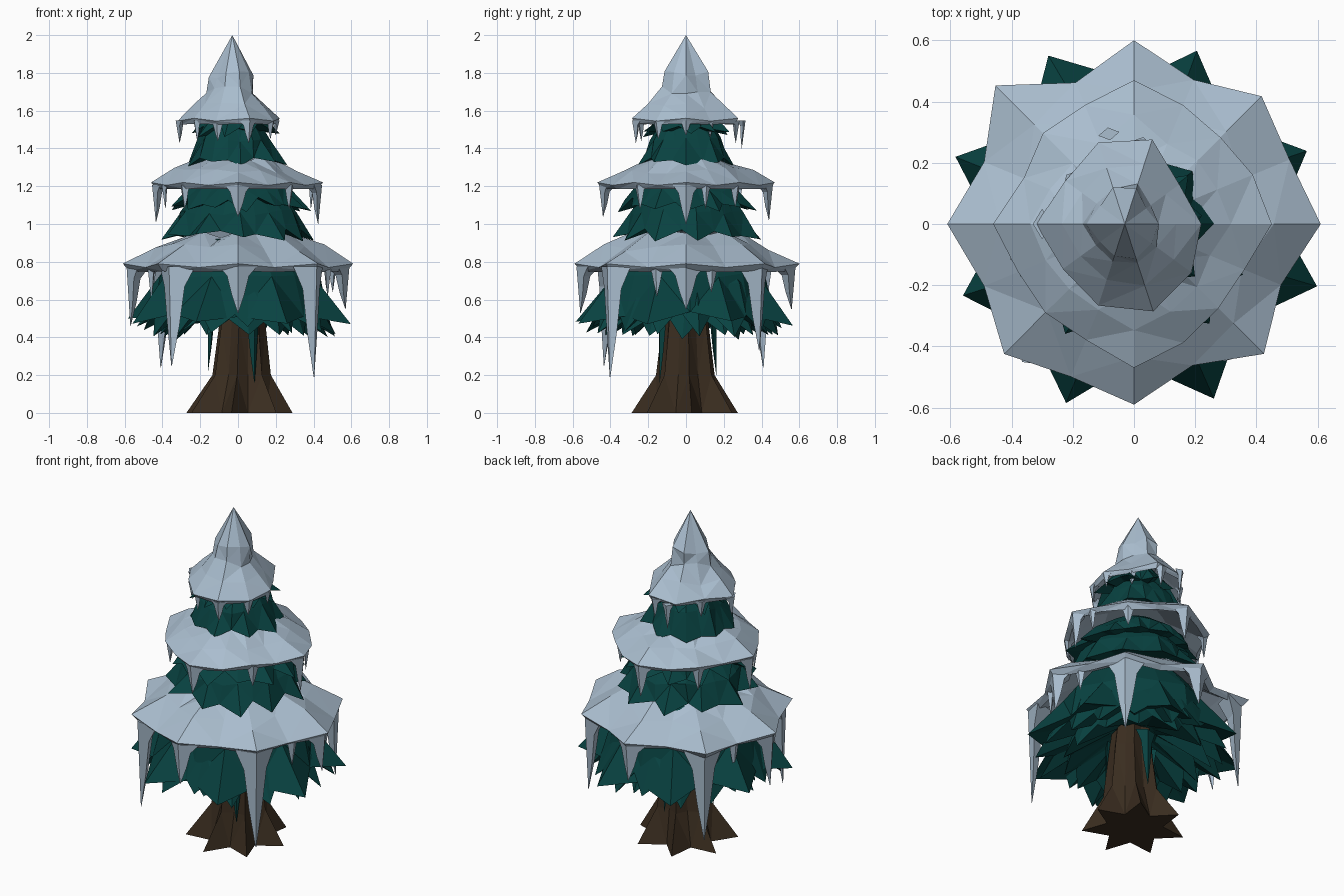
import bpy, bmesh, math, random
from mathutils import Vector

if "Cube" in bpy.data.objects:
    bpy.data.objects.remove(bpy.data.objects["Cube"])

random.seed(7)


def material(name, rgb):
    m = bpy.data.materials.new(name)
    m.diffuse_color = (*rgb, 1)
    m.use_nodes = True
    m.node_tree.nodes["Principled BSDF"].inputs["Base Color"].default_value = m.diffuse_color
    return m


SNOW = material("pale blue snow", (0.40, 0.51, 0.62))
GREEN = material("dark pine green", (0.0025, 0.055, 0.053))
BARK = material("dark brown bark", (0.042, 0.026, 0.014))


def polar(r, deg, z, cx=0.0, cy=0.0):
    a = math.radians(deg)
    return Vector((cx + r * math.cos(a), cy + r * math.sin(a), z))


def loft(bm, rings):
    """Bridge rings of equal point count and close both ends."""
    vs = [[bm.verts.new(p) for p in ring] for ring in rings]
    n = len(vs[0])
    for a, b in zip(vs, vs[1:]):
        for i in range(n):
            j = (i + 1) % n
            bm.faces.new((a[i], a[j], b[j], b[i]))
    for ring in (vs[0], vs[-1]):
        bm.faces.new(ring)


def finish(bm, name, mat):
    bmesh.ops.remove_doubles(bm, verts=bm.verts, dist=0.0005)
    bmesh.ops.recalc_face_normals(bm, faces=bm.faces)
    bmesh.ops.triangulate(bm, faces=[f for f in bm.faces if len(f.verts) == 4])
    me = bpy.data.meshes.new(name)
    bm.to_mesh(me)
    bm.free()
    me.materials.append(mat)
    ob = bpy.data.objects.new(name, me)
    bpy.context.collection.objects.link(ob)
    return ob


def spike(bm, deg, r, z_top, z_tip, w, d, lean=0.03, cx=0.0):
    """Four-sided spike hanging down: broad root, slim shaft, sharp tip."""
    a = math.radians(deg)
    out, side = Vector((math.cos(a), math.sin(a), 0)), Vector((-math.sin(a), math.cos(a), 0))
    h = z_top - z_tip
    rings = []
    for t, s in ((0, 1), (0.2, 0.58), (0.6, 0.34), (1, 0.02)):
        c = out * (r - d * s - lean * t) + Vector((cx, 0, z_top - h * t))
        rings.append([c + out * d * s, c + side * w * s, c - out * d * s, c - side * w * s])
    loft(bm, rings)


def snow(name, radii, profile, rim_z, sag, thick, inner, icicles, cx=0.0, jit=0.02):
    """Drooping shell. profile: (fraction of rim radius, z) from the top down."""
    bm = bmesh.new()
    n = len(radii)
    step = 360 / n
    rings = []
    for f, z in profile:
        k = jit if f else 0
        rings.append([polar(f * r * random.uniform(0.93, 1.07), i * step,
                            z + random.uniform(-k, k), cx) for i, r in enumerate(radii)])
    rim = [rim_z - sag * (i % 2) for i in range(n)]
    rings.append([polar(r, i * step, rim[i], cx) for i, r in enumerate(radii)])
    rings.append([polar(r * 0.94, i * step, rim[i] - thick * (1 if i % 2 == 0 else 0.6), cx)
                  for i, r in enumerate(radii)])
    for f, z in inner:
        rings.append([polar(f * r, i * step, z, cx) for i, r in enumerate(radii)])
    loft(bm, rings)
    for deg, r, tip, w in icicles:
        spike(bm, deg, r, rim_z - 0.4 * thick, tip, w, w * 0.6, 0.02, cx)
    return finish(bm, name, SNOW)


def foliage(bm, n, phase, top, mid, tip, notch, under, jit=0.025, cx=0.0):
    """Skirt of n pointed leaves: (r, z) pairs from crown to underside."""
    step = 180 / n

    def ring(r, z, j):
        return [polar(r + random.uniform(-j, j), phase + i * step, z + random.uniform(-j, j), cx)
                for i in range(2 * n)]

    rim = []
    for i in range(2 * n):
        r, z = notch if i % 2 else tip
        rim.append(polar(r + random.uniform(-jit, jit), phase + i * step + random.uniform(-3, 3),
                         z + random.uniform(-jit, jit), cx))
    loft(bm, [ring(*top, 0.0), ring(*mid, 0.015), rim, ring(*under, 0.01)])


# Trunk: seven flared roots
bm = bmesh.new()
rings = []
for z, tip, valley, ox in ((0, 0.29, 0.16, 0), (0.2, 0.16, 0.12, 0.015),
                           (0.48, 0.125, 0.10, 0.02), (0.95, 0.08, 0.065, 0)):
    rings.append([polar(valley if i % 2 else tip, 6 + i * 180 / 7, z, ox) for i in range(14)])
loft(bm, rings)
finish(bm, "trunk", BARK)

# Leaf tips hanging down the trunk
bm = bmesh.new()
for deg, z in ((302, 0.16), (78, 0.2), (195, 0.22)):
    spike(bm, deg, 0.165, 0.55, z, 0.06, 0.03, 0.0)
finish(bm, "hanging_leaves", GREEN)

# Lower branches: broad outer points with shorter rows around them
bm = bmesh.new()
foliage(bm, 8, 25, (0.28, 0.92), (0.42, 0.73), (0.62, 0.48), (0.47, 0.52), (0.14, 0.66), 0.02)
foliage(bm, 16, 8, (0.26, 0.86), (0.41, 0.68), (0.52, 0.43), (0.45, 0.54), (0.14, 0.64), 0.03)
foliage(bm, 13, 0, (0.22, 0.80), (0.34, 0.62), (0.42, 0.40), (0.36, 0.50), (0.12, 0.60))
finish(bm, "lower_branches", GREEN)

# Middle branches
bm = bmesh.new()
foliage(bm, 11, 10, (0.20, 1.20), (0.30, 1.06), (0.40, 0.93), (0.34, 0.95), (0.12, 1.0))
foliage(bm, 13, 0, (0.16, 1.27), (0.27, 1.18), (0.37, 1.08), (0.31, 1.12), (0.12, 1.13))
finish(bm, "middle_branches", GREEN)

# Upper branches
bm = bmesh.new()
foliage(bm, 9, 40, (0.11, 1.58), (0.19, 1.45), (0.27, 1.32), (0.23, 1.34), (0.10, 1.36), 0.02, -0.02)
foliage(bm, 10, 5, (0.07, 1.68), (0.15, 1.57), (0.25, 1.47), (0.18, 1.52), (0.08, 1.5), 0.02, -0.01)
finish(bm, "upper_branches", GREEN)

# Lower snow with long corner icicles
snow("lower_snow",
     [.61, .55, .59, .51, .60, .50, .64, .53, .61, .53, .60, .54, .59, .50, .60, .52],
     ((0.45, 0.945), (0.72, 0.875)), 0.79, 0.02, 0.04,
     ((0.76, 0.81), (0.45, 0.905)),
     ((0, .59, .55, .10), (45, .57, .33, .11), (90, .58, .55, .10), (135, .60, .24, .11),
      (180, .59, .46, .10), (231, .58, .25, .12), (270, .58, .53, .10), (315, .59, .19, .11),
      (15, .54, .64, .05), (158, .51, .6, .05), (203, .52, .6, .05), (342, .52, .62, .05)),
     jit=0.025)

# Middle snow
snow("middle_snow",
     [.45, .42, .40, .42, .47, .42, .42, .39, .46, .41, .41, .41, .47, .42, .39, .39],
     ((0.42, 1.345), (0.72, 1.285)), 1.22, 0.015, 0.035,
     ((0.76, 1.23), (0.42, 1.305)),
     ((0, .445, 1.0, .07), (90, .46, 1.02, .07), (180, .455, 1.01, .07), (270, .46, 1.04, .075),
      (318, .385, 1.08, .05), (222, .40, 1.08, .05), (135, .41, 1.07, .05), (45, .39, 1.09, .05),
      (15, .42, 1.08, .035), (196, .42, 1.08, .035)))

# Snow cap: pointed few-sided peak over a flared brim
snow("snow_cap",
     [.25, .22, .29, .28, .24, .29, .25, .28, .30, .27],
     ((0, 2.0), (0.42, 1.79), (0.46, 1.71), (0.72, 1.63)), 1.56, 0.015, 0.03,
     ((0.78, 1.575), (0.4, 1.67)),
     ((0, .25, 1.47, .04), (78, .29, 1.43, .045), (100, .32, 1.40, .035), (140, .25, 1.45, .04),
      (180, .30, 1.43, .05), (216, .25, 1.44, .04), (252, .27, 1.44, .045), (288, .30, 1.43, .05),
      (324, .27, 1.45, .045), (40, .22, 1.46, .04)), -0.03)
